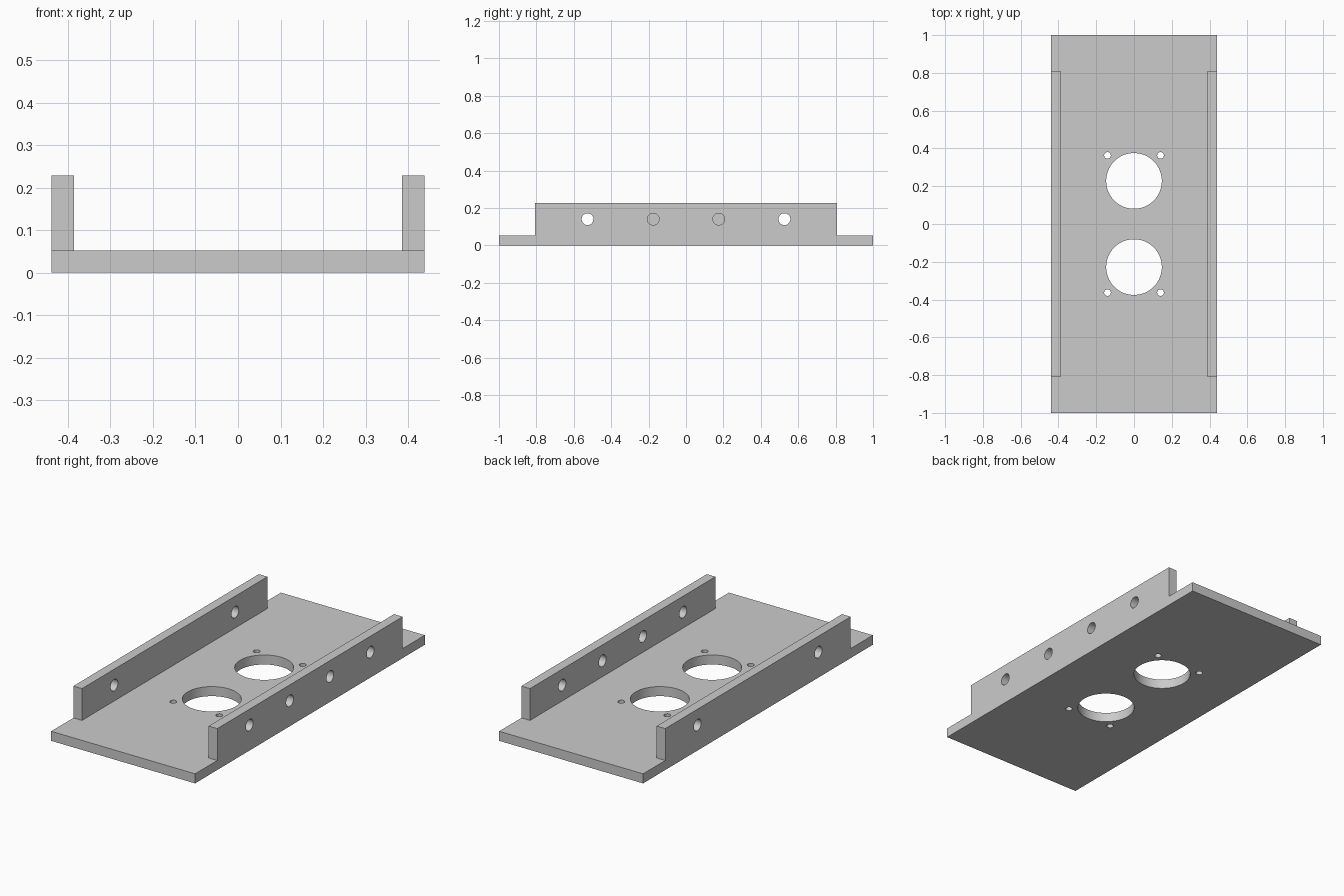
import bpy
from math import pi

cube = bpy.data.objects.get("Cube")
if cube:
    bpy.data.objects.remove(cube, do_unlink=True)

U = 2 / 114                      # one drawing unit: the base is 114 long
WIDTH, LENGTH, THICK = 50 * U, 114 * U, 3 * U
WALL_LENGTH, HEIGHT = 92 * U, 13 * U

grey = bpy.data.materials.new("plain_grey")
grey.use_nodes = True
colour = (0.6, 0.6, 0.6, 1)
grey.diffuse_color = colour
grey.node_tree.nodes["Principled BSDF"].inputs["Base Color"].default_value = colour


def box(name, size, centre):
    bpy.ops.mesh.primitive_cube_add(size=1, location=centre)
    ob = bpy.context.object
    ob.name = name
    ob.scale = size
    bpy.ops.object.transform_apply(location=False, rotation=False)
    ob.data.materials.append(grey)
    return ob


def drill(ob, centre, radius, axis="Z"):
    """Cut a round hole through ob along the given axis."""
    turn = (0, pi / 2, 0) if axis == "X" else (0, 0, 0)
    bpy.ops.mesh.primitive_cylinder_add(vertices=64, radius=radius, depth=8 * U,
                                        location=centre, rotation=turn)
    cutter = bpy.context.object
    cutter.data.materials.append(grey)
    mod = ob.modifiers.new("hole", "BOOLEAN")
    mod.operation = "DIFFERENCE"
    mod.solver = "EXACT"
    mod.object = cutter
    bpy.context.view_layer.objects.active = ob
    bpy.ops.object.modifier_apply(modifier=mod.name)
    bpy.data.objects.remove(cutter, do_unlink=True)


def smooth(ob):
    bpy.ops.object.select_all(action="DESELECT")
    ob.select_set(True)
    bpy.context.view_layer.objects.active = ob
    bpy.ops.object.shade_smooth_by_angle(angle=pi / 6)


# Base plate with two large openings and four screw holes
base = box("base_plate", (WIDTH, LENGTH, THICK), (0, 0, THICK / 2))
for end in (-1, 1):
    drill(base, (0, end * 13 * U, THICK / 2), 8.4 * U)
    for side in (-1, 1):
        drill(base, (side * 8 * U, end * 20.7 * U, THICK / 2), U)
smooth(base)

# Side walls: the left has four mounting holes, the right only the outer two
for name, side, spots in (("left_wall", 1, (-30, -10, 10, 30)),
                          ("right_wall", -1, (-30, 30))):
    x = side * (WIDTH - THICK) / 2
    wall = box(name, (THICK, WALL_LENGTH, HEIGHT - THICK), (x, 0, (HEIGHT + THICK) / 2))
    for y in spots:
        drill(wall, (x, y * U, 8 * U), 1.8 * U, "X")
    smooth(wall)
